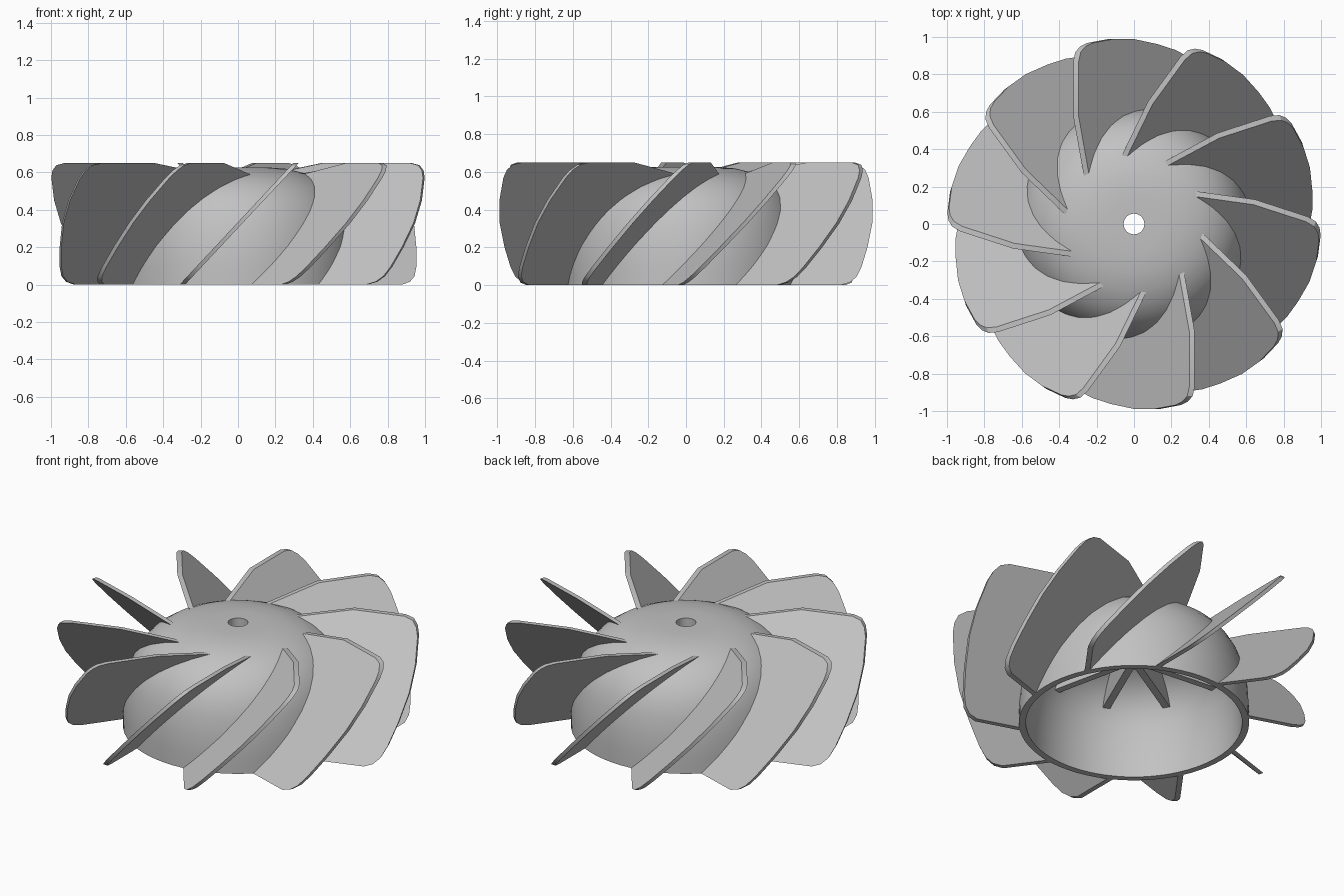
import bpy
import bmesh
from math import radians
from mathutils import Matrix, Vector

COUNT = 10

if "Cube" in bpy.data.objects:
    bpy.data.objects.remove(bpy.data.objects["Cube"], do_unlink=True)

grey = bpy.data.materials.new("plain_grey")
grey.use_nodes = True
colour = (0.54, 0.54, 0.54, 1)
grey.diffuse_color = colour
grey.node_tree.nodes["Principled BSDF"].inputs["Base Color"].default_value = colour


def finish(bm, name, smooth_angle):
    bmesh.ops.recalc_face_normals(bm, faces=bm.faces)
    mesh = bpy.data.meshes.new(name)
    bm.to_mesh(mesh)
    bm.free()
    obj = bpy.data.objects.new(name, mesh)
    bpy.context.collection.objects.link(obj)
    mesh.materials.append(grey)
    bpy.ops.object.select_all(action="DESELECT")
    obj.select_set(True)
    bpy.context.view_layer.objects.active = obj
    bpy.ops.object.shade_smooth_by_angle(angle=radians(smooth_angle))


def slab_ring(name, outline, thick, offset, slant, turn):
    """Repeat a slab around the axis; outline is (reach, height), leaning sideways by slant."""
    for i in range(COUNT):
        bm = bmesh.new()
        face = bm.faces.new([bm.verts.new((slant * z + offset, -y, z)) for y, z in outline])
        made = bmesh.ops.extrude_face_region(bm, geom=[face], use_keep_orig=True)
        moved = [v for v in made["geom"] if isinstance(v, bmesh.types.BMVert)]
        bmesh.ops.translate(bm, verts=moved, vec=Vector((thick, 0, 0)))
        spin = Matrix.Rotation(radians(turn + 360 / COUNT * i), 4, "Z")
        bmesh.ops.transform(bm, matrix=spin, verts=bm.verts)
        finish(bm, f"{name}_{i + 1}", 25)


# Hollow domed hub with a central bored boss: closed (radius, height) section
outer = [(0.635, 0), (0.634, 0.1), (0.627, 0.21), (0.605, 0.32), (0.58, 0.395),
         (0.54, 0.465), (0.49, 0.52), (0.43, 0.562), (0.36, 0.594),
         (0.26, 0.619), (0.15, 0.627), (0.055, 0.627)]
inner = [(0.055, 0.39), (0.085, 0.39), (0.085, 0.587), (0.25, 0.58), (0.34, 0.554),
         (0.41, 0.522), (0.465, 0.483), (0.51, 0.435), (0.545, 0.375),
         (0.568, 0.31), (0.588, 0.2), (0.595, 0.1), (0.597, 0)]
bm = bmesh.new()
ring = [bm.verts.new((r, 0, z)) for r, z in outer + inner]
edges = [bm.edges.new((a, b)) for a, b in zip(ring, ring[1:] + ring[:1])]
bmesh.ops.spin(bm, geom=ring + edges, cent=(0, 0, 0), axis=(0, 0, 1),
               angle=radians(360), steps=72, use_merge=True)
bmesh.ops.remove_doubles(bm, verts=bm.verts, dist=1e-5)
finish(bm, "hub", 35)

# Slanted blades, rounded at the tip, rooted inside the hub wall
blade = [(0.537, 0), (0.82, 0), (0.87, 0.015), (0.905, 0.045), (0.93, 0.095),
         (0.962, 0.2), (0.988, 0.33), (0.989, 0.45), (0.968, 0.57),
         (0.95, 0.61), (0.92, 0.638), (0.87, 0.65), (0.575, 0.65),
         (0.26, 0.59), (0.28, 0.568), (0.38, 0.543), (0.46, 0.495),
         (0.55, 0.4), (0.595, 0.2)]
slab_ring("blade", blade, 0.029, -0.312, 0.935, 0)

# Upright ribs under the dome, joining the boss to the hub wall
rib = [(0.07, 0.39), (0.55, 0.39), (0.51, 0.46), (0.44, 0.525), (0.34, 0.575),
       (0.2, 0.6), (0.07, 0.605)]
slab_ring("rib", rib, 0.042, -0.021, 0, 12.5)
